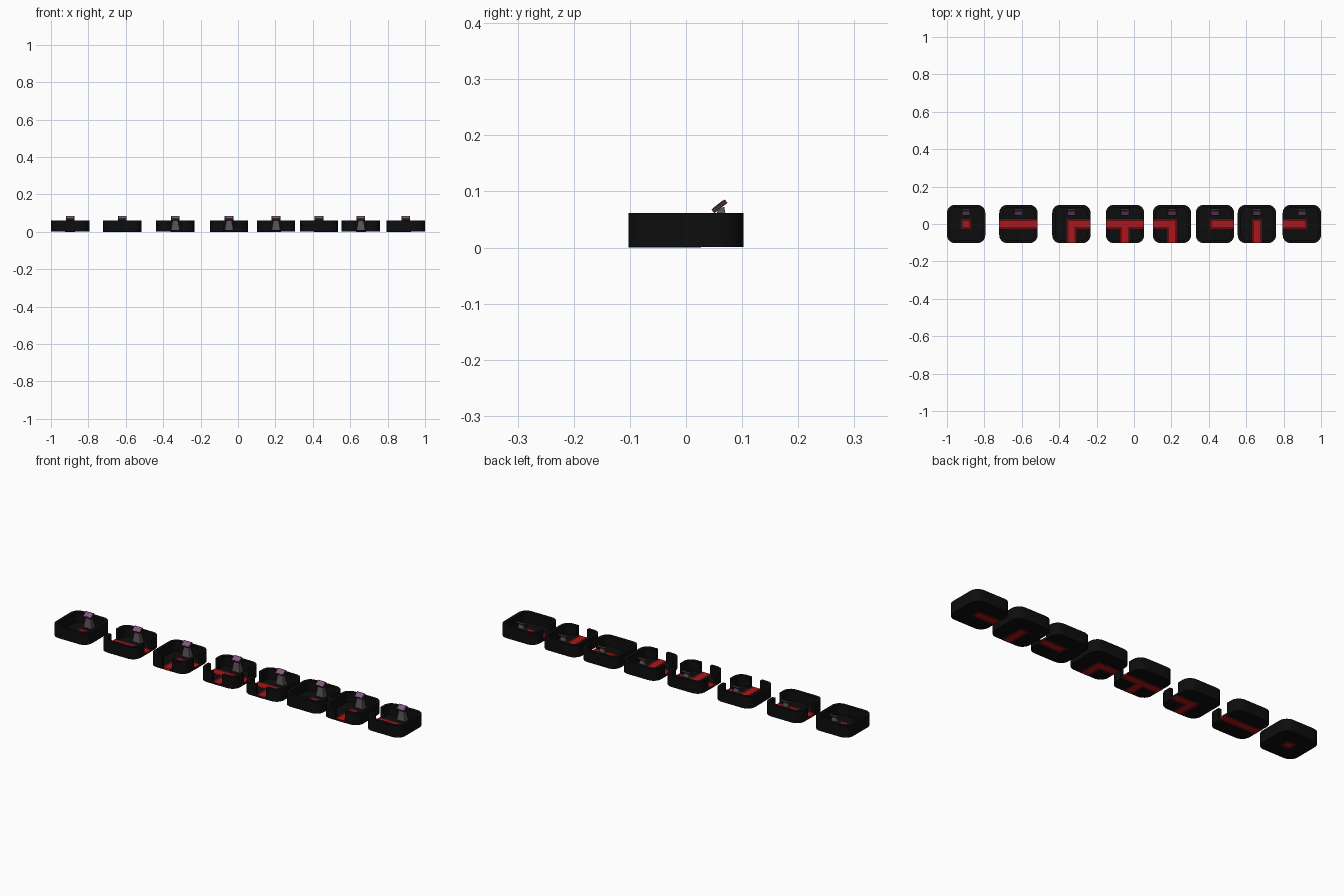
import bpy, bmesh, math
from mathutils import Matrix, Vector

if "Cube" in bpy.data.objects:
    bpy.data.objects.remove(bpy.data.objects["Cube"])

H, R, T, D = 0.1025, 0.043, 0.017, 0.029   # half size, corner radius, wall thickness, half door
FLOOR, TOP = 0.010, 0.062


def material(name, col):
    m = bpy.data.materials.new(name)
    m.diffuse_color = (*col, 1)
    m.use_nodes = True
    m.node_tree.nodes["Principled BSDF"].inputs["Base Color"].default_value = m.diffuse_color
    return m


BLACK = material("black_wall", (0.004, 0.004, 0.004))
DARK_RED = material("dark_red", (0.10, 0.004, 0.005))
RED = material("red", (0.42, 0.008, 0.01))
GREY = material("console_grey", (0.10, 0.085, 0.09))
BROWN = material("console_brown", (0.05, 0.028, 0.025))
PURPLE = material("screen_purple", (0.22, 0.09, 0.22))


def finish(bm, name, mat, x, smooth=False):
    bmesh.ops.recalc_face_normals(bm, faces=bm.faces)
    me = bpy.data.meshes.new(name)
    bm.to_mesh(me)
    bm.free()
    ob = bpy.data.objects.new(name, me)
    bpy.context.collection.objects.link(ob)
    me.materials.append(mat)
    ob.location.x = x
    if smooth:
        bpy.ops.object.select_all(action='DESELECT')
        ob.select_set(True)
        bpy.context.view_layer.objects.active = ob
        bpy.ops.object.shade_smooth_by_angle(angle=math.radians(35))
    return ob


def add_box(bm, size, loc, rot=0.0):
    m = Matrix.Translation(loc) @ Matrix.Rotation(rot, 4, 'X') @ Matrix.Diagonal((*size, 1))
    return bmesh.ops.create_cube(bm, size=1, matrix=m)["verts"]


def corner(k):
    """Outer/inner outline pairs of corner k, counter-clockwise, door edge to door edge."""
    c = H - R
    pairs = [((H, D), (H - T, D))]
    for i in range(7):
        a = math.pi / 2 * i / 6
        u = Vector((math.cos(a), math.sin(a)))
        o = Vector((c, c))
        pairs.append((o + u * R, o + u * (R - T)))
    pairs.append(((D, H), (D, H - T)))
    rot = Matrix.Rotation(k * math.pi / 2, 2)
    return [(rot @ Vector(p), rot @ Vector(q)) for p, q in pairs]


SIDES = "RBLF"   # right, back, left, front: side k comes before corner k
ANGLE = {s: i * math.pi / 2 for i, s in enumerate(SIDES)}


def walls(doors, x):
    bm = bmesh.new()
    runs = []
    for k in range(4):
        runs.append([[bm.verts.new((*p, z)) for p, z in
                      ((o, FLOOR), (o, TOP), (i, TOP), (i, FLOOR))] for o, i in corner(k)])

    def bridge(a, b):
        for j in range(4):
            n = (j + 1) % 4
            bm.faces.new((a[j], a[n], b[n], b[j]))
    for k, run in enumerate(runs):
        for a, b in zip(run, run[1:]):
            bridge(a, b)
        before = runs[k - 1][-1]
        if SIDES[k] in doors:
            bm.faces.new(before)
            bm.faces.new(run[0])
        else:
            bridge(before, run[0])
    finish(bm, "room_walls", BLACK, x, True)


def floor(x):
    bm = bmesh.new()
    f = bm.faces.new([bm.verts.new((*o, 0.0006)) for k in range(4) for o, _ in corner(k)])
    up = bmesh.ops.extrude_face_region(bm, geom=[f])["geom"]
    for v in up:
        if isinstance(v, bmesh.types.BMVert):
            v.co.z = FLOOR
    if not f.is_valid or len(bm.faces) == len(f.verts) + 1:
        bm.faces.new([v for v in bm.verts if v.co.z < 0.005])
    finish(bm, "room_floor", BLACK, x)


def strips(doors, x, half, z0, z1, name, mat):
    bm = bmesh.new()
    zc, h = (z0 + z1) / 2, z1 - z0
    add_box(bm, (2 * half, 2 * half, h), (0, 0, zc))
    for s in doors:
        vs = add_box(bm, (H - half, 2 * half, h), ((H + half) / 2, 0, zc))
        bmesh.ops.rotate(bm, verts=vs, cent=(0, 0, 0), matrix=Matrix.Rotation(ANGLE[s], 3, 'Z'))
    finish(bm, name, mat, x)


def console(x):
    # tapered pedestal
    bm = bmesh.new()
    for v in add_box(bm, (1, 1, 1), (0, 0, 0)):
        if v.co.z > 0:
            v.co = (0.026 * v.co.x, 0.062 + 0.012 * v.co.y, 0.070 + 0.006 * v.co.y)
        else:
            v.co = (0.046 * v.co.x, 0.065 + 0.030 * v.co.y, FLOOR)
    finish(bm, "console_pedestal", GREY, x)
    # tilted head with screen plate
    tilt = math.radians(38)
    up = Vector((0, -math.sin(tilt), math.cos(tilt)))
    c = Vector((0, 0.0597, 0.0735))
    bm = bmesh.new()
    add_box(bm, (0.046, 0.030, 0.008), c, tilt)
    finish(bm, "console_head", BROWN, x)
    bm = bmesh.new()
    add_box(bm, (0.038, 0.023, 0.001), c + up * 0.0042, tilt)
    finish(bm, "console_screen", PURPLE, x)


# eight room tiles with their door sides
ROOMS = [(-0.8975, ""), (-0.618, "LR"), (-0.335, "RF"), (-0.048, "LRF"),
         (0.203, "LF"), (0.433, "R"), (0.657, "F"), (0.8975, "L")]
for x, doors in ROOMS:
    floor(x)
    walls(doors, x)
    strips(doors, x, 0.027, 0.0003, 0.0104, "floor_strip_edge", DARK_RED)
    strips(doors, x, 0.016, 0.0, 0.0108, "floor_strip_core", RED)
    console(x)
